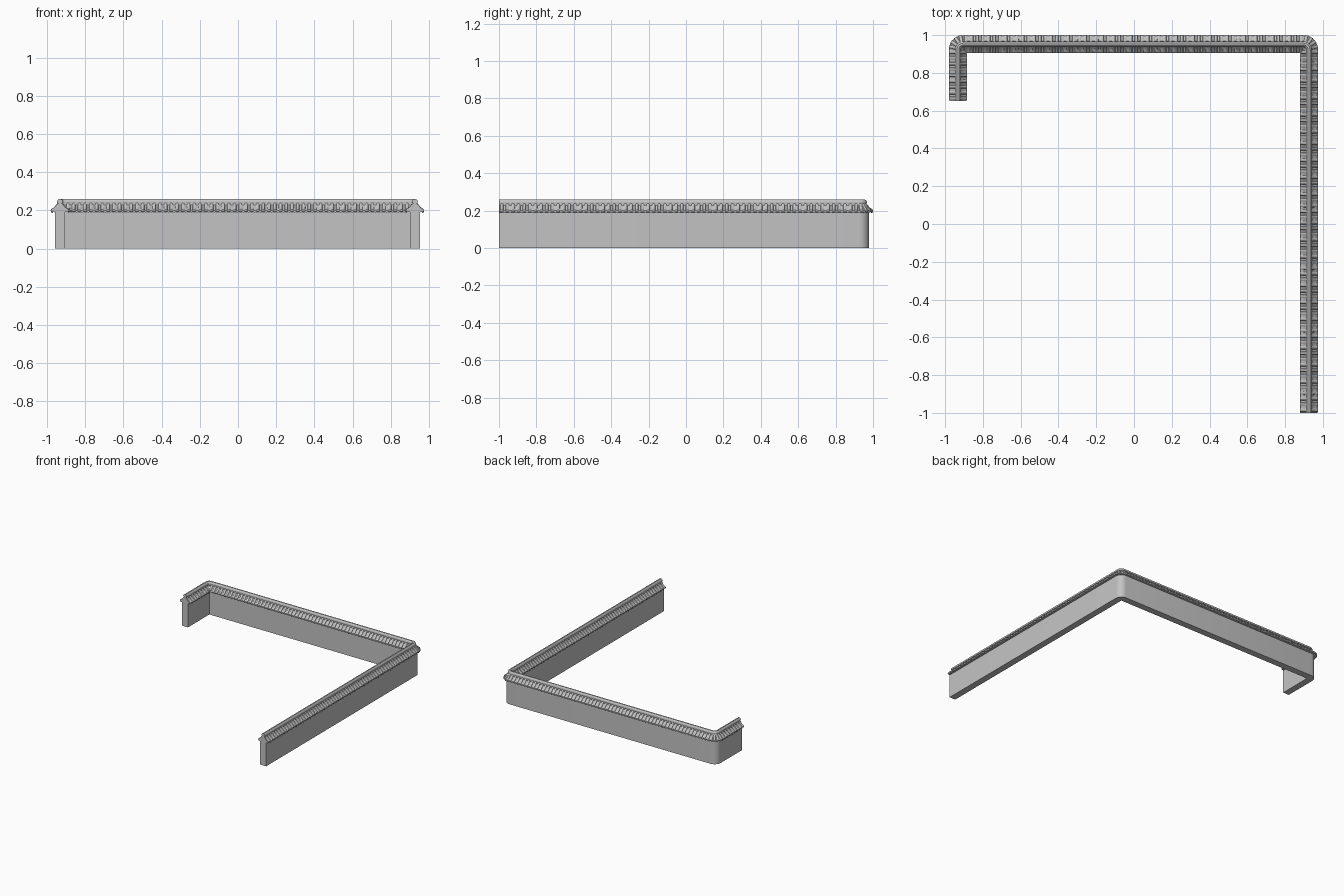
import bpy, bmesh, math
from mathutils import Vector

cube = bpy.data.objects.get("Cube")
if cube:
    bpy.data.objects.remove(cube, do_unlink=True)

stone = bpy.data.materials.new("grey stone")
stone.use_nodes = True
stone.diffuse_color = (0.55, 0.55, 0.55, 1)
stone.node_tree.nodes["Principled BSDF"].inputs["Base Color"].default_value = (0.55, 0.55, 0.55, 1)

# Centreline of the wall, with the enclosed side on the right of travel
PATH = [Vector(p) for p in ((-0.932, 0.65), (-0.932, 0.952), (0.926, 0.952), (0.926, -1.0))]
R = 0.027          # half thickness of the wall and centreline corner radius
STEP = 0.03        # tile spacing
ARC = 6
DIRS = [(b - a).normalized() for a, b in zip(PATH, PATH[1:])]
NORMALS = [Vector((d.y, -d.x)) for d in DIRS]


def corner_point(i, t, d):
    """Point at offset d from the centreline, at angle t round corner i."""
    n1, n2 = NORMALS[i - 1], NORMALS[i]
    if d >= R:
        return PATH[i] + d * (n1 + n2)
    out = -(n1 * math.cos(t) + n2 * math.sin(t))
    return PATH[i] + R * (n1 + n2) + (R - d) * out


def finish(name, bm, smooth=False):
    bmesh.ops.remove_doubles(bm, verts=bm.verts, dist=0.00005)
    bmesh.ops.recalc_face_normals(bm, faces=bm.faces)
    mesh = bpy.data.meshes.new(name)
    bm.to_mesh(mesh)
    bm.free()
    mesh.materials.append(stone)
    obj = bpy.data.objects.new(name, mesh)
    bpy.context.collection.objects.link(obj)
    if smooth:
        bpy.ops.object.select_all(action='DESELECT')
        obj.select_set(True)
        bpy.context.view_layer.objects.active = obj
        bpy.ops.object.shade_smooth_by_angle(angle=math.radians(35))
    return obj


def sweep(name, profile):
    """Sweep a closed (offset, height) profile along the path."""
    bm = bmesh.new()
    rings = [[PATH[0] + d * NORMALS[0] for d, z in profile]]
    for i in range(1, len(PATH) - 1):
        for k in range(ARC + 1):
            rings.append([corner_point(i, k / ARC * math.pi / 2, d) for d, z in profile])
    rings.append([PATH[-1] + d * NORMALS[-1] for d, z in profile])
    rows = [[bm.verts.new((p.x, p.y, z)) for p, (d, z) in zip(ring, profile)] for ring in rings]
    n = len(profile)
    for a, b in zip(rows, rows[1:]):
        for j in range(n):
            bm.faces.new((a[j], a[(j + 1) % n], b[(j + 1) % n], b[j]))
    bm.faces.new(rows[0])
    bm.faces.new(rows[-1])
    return finish(name, bm, True)


def mirrored(half):
    return half + [(-d, z) for d, z in reversed(half)]


# Wall body
sweep("wall", [(-R, 0), (R, 0), (R, 0.205), (-R, 0.205)])

# Sloping roof bed with thin eaves
SLOPE = [(0.012, 0.232), (0.028, 0.211), (0.046, 0.198)]
sweep("roof_bed", mirrored([(0.024, 0.19), (0.045, 0.193)] + SLOPE[::-1]))

# Ridge: narrow neck below a rounded cap
sweep("ridge_neck", mirrored([(0.011, 0.225), (0.009, 0.244)]))
sweep("ridge_cap", mirrored([(0.014, 0.239), (0.015, 0.246), (0.012, 0.254), (0.005, 0.259)]))
sweep("ridge_band", mirrored([(0.016, 0.226), (0.016, 0.232)]))


def slope_height(d):
    for (a, za), (b, zb) in zip(SLOPE, SLOPE[1:]):
        if d <= b:
            break
    return za + (zb - za) * (d - a) / (b - a)


def add_tile(bm, base, out, reach):
    """Half-round cover tile running down the slope from base along out."""
    side = Vector((-out.y, out.x))
    rows = []
    for d in (0.013, 0.013 + (reach - 0.013) * 0.45, reach):
        row = []
        for k in range(6):
            a = math.pi * k / 5
            p = base + out * d + side * 0.0095 * math.cos(a)
            row.append(bm.verts.new((p.x, p.y, slope_height(d) + 0.009 * math.sin(a) - 0.001)))
        rows.append(row)
    for a, b in zip(rows, rows[1:]):
        for j in range(5):
            bm.faces.new((a[j], a[j + 1], b[j + 1], b[j]))
    bm.faces.new(rows[0])
    bm.faces.new(rows[-1])


def add_drip(bm, base, out):
    """Small pointed plate hanging below the eave between two tiles."""
    side = Vector((-out.y, out.x))
    outline = [(-0.008, 0.2), (0.008, 0.2), (0.006, 0.192), (0, 0.187), (-0.006, 0.192)]
    rows = []
    for d in (0.044, 0.047):
        pts = [(base + out * d + side * s, z) for s, z in outline]
        rows.append([bm.verts.new((p.x, p.y, z)) for p, z in pts])
    for j in range(5):
        k = (j + 1) % 5
        bm.faces.new((rows[0][j], rows[0][k], rows[1][k], rows[1][j]))
    bm.faces.new(rows[0])
    bm.faces.new(rows[1])


# Tiles and drip plates along both slopes of every stretch
EAVE = 0.048
tiles, drips = bmesh.new(), bmesh.new()
last = len(DIRS) - 1
for i, (start, way, normal) in enumerate(zip(PATH, DIRS, NORMALS)):
    length = (PATH[i + 1] - start).length
    lo = 0 if i == 0 else R
    hi = length if i == last else length - R
    count = round((hi - lo) / STEP)
    for k in range(count):
        s = lo + (hi - lo) * (k + 0.5) / count
        half = (hi - lo) / count / 2
        for out in (normal, -normal):
            room = EAVE
            if out is normal:
                if i > 0:
                    room = min(room, s)
                if i < last:
                    room = min(room, length - s)
            if room > 0.02:
                add_tile(tiles, start + way * s, out, room)
            if room == EAVE and k < count - 1:
                add_drip(drips, start + way * (s + half), out)

# Tiles fanning round the outer corners
for i in range(1, len(PATH) - 1):
    n1, n2 = NORMALS[i - 1], NORMALS[i]
    for k in range(4):
        t = math.pi / 2 * (k + 0.5) / 4
        out = -(n1 * math.cos(t) + n2 * math.sin(t))
        add_tile(tiles, corner_point(i, t, 0), out, EAVE)
    for k in range(5):
        t = math.pi / 2 * k / 4
        out = -(n1 * math.cos(t) + n2 * math.sin(t))
        add_drip(drips, corner_point(i, t, 0), out)

finish("cover_tiles", tiles, True)
finish("eave_drips", drips)
